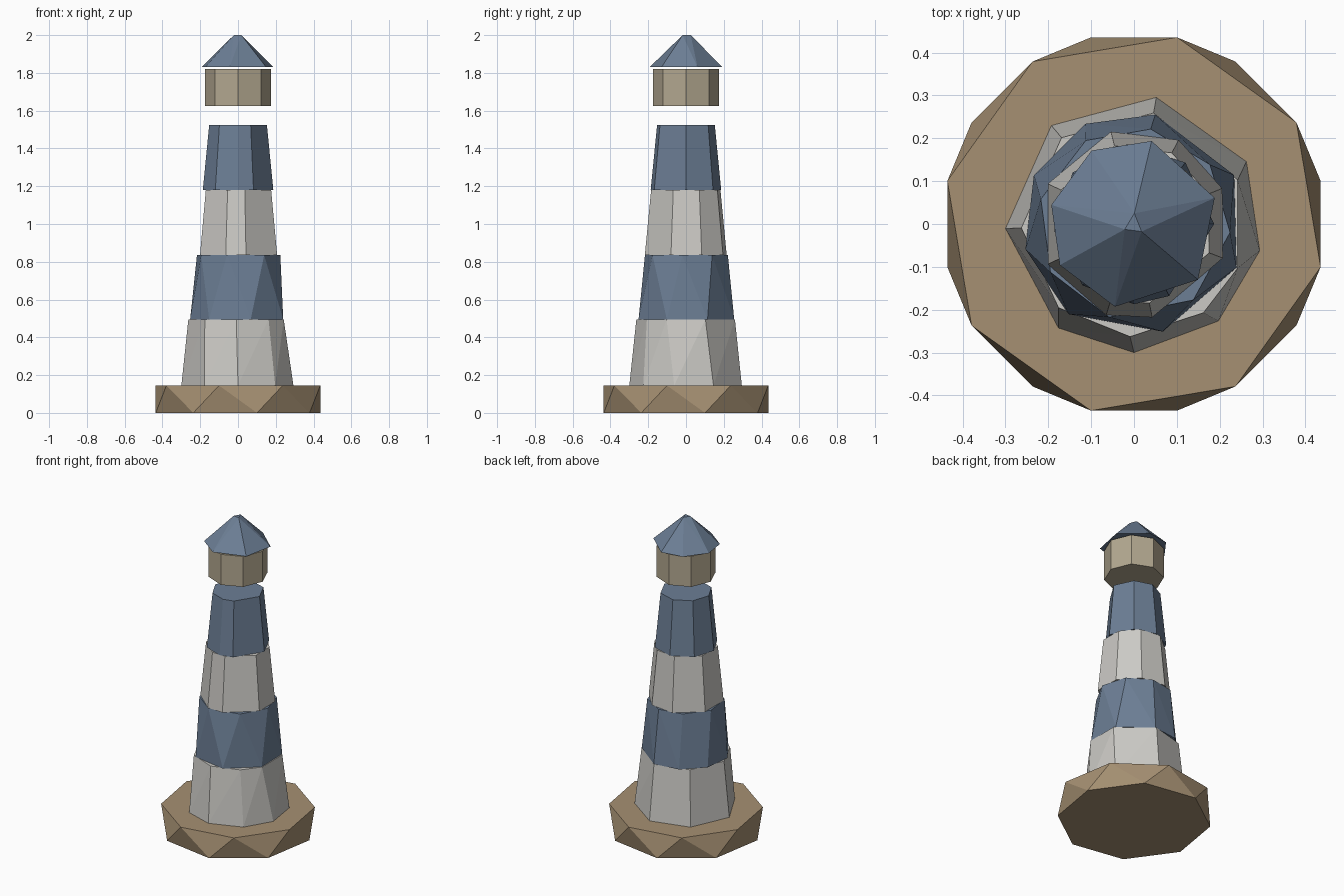
import bpy, bmesh
from math import radians, cos, sin

if "Cube" in bpy.data.objects:
    bpy.data.objects.remove(bpy.data.objects["Cube"])


def material(name, rgb):
    m = bpy.data.materials.new(name)
    m.diffuse_color = (*rgb, 1)
    m.use_nodes = True
    m.node_tree.nodes["Principled BSDF"].inputs["Base Color"].default_value = m.diffuse_color
    return m


stone = material("tan_stone", (0.38, 0.28, 0.17))
white = material("pale_grey", (0.60, 0.59, 0.56))
blue = material("slate_blue", (0.15, 0.21, 0.30))
glass = material("lamp_cream", (0.45, 0.39, 0.28))


def faceted(name, mat, *rings):
    """Closed flat-faced hull through rings of (z, radius, angles in degrees)."""
    bm = bmesh.new()
    for z, r, angles in rings:
        for a in angles:
            bm.verts.new((r * cos(radians(a)), r * sin(radians(a)), z))
    bmesh.ops.convex_hull(bm, input=bm.verts[:])
    bmesh.ops.dissolve_limit(bm, angle_limit=radians(0.5),
                             verts=bm.verts[:], edges=bm.edges[:])
    bmesh.ops.recalc_face_normals(bm, faces=bm.faces[:])
    me = bpy.data.meshes.new(name)
    bm.to_mesh(me)
    bm.free()
    me.materials.append(mat)
    ob = bpy.data.objects.new(name, me)
    bpy.context.collection.objects.link(ob)
    return ob


def even(start, n=8):
    return [start + 360 * i / n for i in range(n)]


# Base: two octagons turned against each other
faceted("base", stone, (0, 0.447, even(13)), (0.145, 0.447, even(32)))

# Tower bands, alternating pale and blue, with uneven facets
faceted("tower_band_1", white,
        (0.145, 0.30, [29, 80, 130, 182, 234, 270, 311, 348]),
        (0.495, 0.263, [23, 80, 130, 182, 228, 268, 308, 337]))
faceted("tower_band_2", blue,
        (0.495, 0.26, [26, 79, 116, 154, 193, 234, 285, 337]),
        (0.835, 0.225, [38, 80, 120, 165, 210, 255, 308, 355]))
uneven = [22, 62, 104, 155, 205, 253, 281, 339]
faceted("tower_band_3", white, (0.835, 0.222, uneven), (1.18, 0.188, uneven))
uneven = [0, 50, 95, 140, 185, 230, 270, 296]
faceted("tower_band_4", blue, (1.18, 0.187, uneven), (1.525, 0.153, uneven))

# Lantern room and its pointed roof
faceted("lantern_room", glass, (1.625, 0.174, even(0)), (1.82, 0.174, even(0)))
faceted("roof", blue,
        (1.83, 0.198, [18, 78, 120, 167, 209, 257, 319]),
        (2.0, 0.025, [88, 210, 315]))
